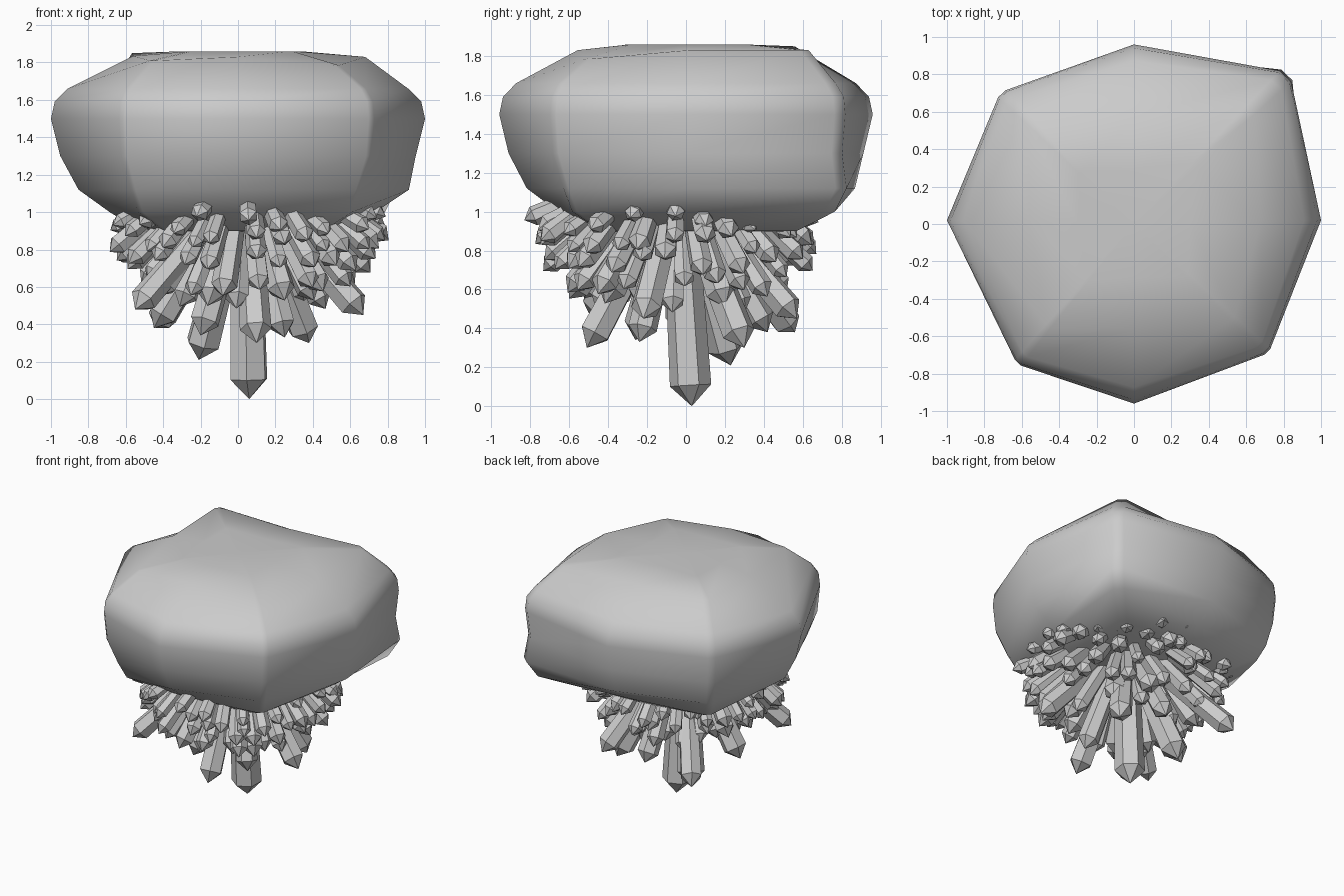
import bpy, bmesh, math, random
from mathutils import Vector

cube = bpy.data.objects.get("Cube")
if cube:
    bpy.data.objects.remove(cube, do_unlink=True)
random.seed(7)


def make_material(name, grey):
    mat = bpy.data.materials.new(name)
    mat.use_nodes = True
    colour = (grey, grey, grey, 1)
    mat.diffuse_color = colour
    mat.node_tree.nodes["Principled BSDF"].inputs["Base Color"].default_value = colour
    return mat


stone = make_material("stone grey", 0.6)


def make_object(name, bm, smooth):
    bmesh.ops.recalc_face_normals(bm, faces=bm.faces)
    for face in bm.faces:
        face.smooth = smooth
    mesh = bpy.data.meshes.new(name)
    bm.to_mesh(mesh)
    bm.free()
    mesh.materials.append(stone)
    obj = bpy.data.objects.new(name, mesh)
    bpy.context.collection.objects.link(obj)
    return obj


def loft(bm, rings, start, end):
    """Bridge rings of points and close both ends with a fan."""
    loops = [[bm.verts.new(p) for p in ring] for ring in rings]
    n = len(loops[0])
    for a, b in zip(loops, loops[1:]):
        for i in range(n):
            j = (i + 1) % n
            bm.faces.new((a[i], a[j], b[j], b[i]))
    for loop, point in ((loops[0], start), (loops[-1], end)):
        tip = bm.verts.new(point)
        for i in range(n):
            bm.faces.new((loop[i], loop[(i + 1) % n], tip))


# Boulder plan: side midpoints alternate with narrow bevelled corners.
# Each point: x, y, bevel width, foot scale, brow scale, brow height
plan = [(0, -0.96, 0, 0.98, 0.58, 1.83), (0.72, -0.69, 0.03, 0.94, 0.74, 1.785),
        (1, 0.02, 0, 1.05, 0.68, 1.83), (0.83, 0.81, 0.06, 1.05, 0.77, 1.83),
        (0, 0.96, 0, 1.04, 0.6, 1.83), (-0.715, 0.705, 0.04, 0.97, 0.78, 1.85),
        (-1, 0.02, 0, 0.98, 0.56, 1.835), (-0.625, -0.75, 0.03, 0.94, 0.74, 1.81)]
outline = []
for i, (x, y, bevel, *shape) in enumerate(plan):
    p = Vector((x, y))
    if bevel:
        for k in (i - 1, (i + 1) % 8):
            outline.append((p.lerp(Vector(plan[k][:2]), bevel), True, shape))
    else:
        outline.append((p, False, shape))

# Each level: height, corner scale, midpoint scale
levels = [(0.9, 0.66, 0.53), (1.0, 0.89, 0.7), (1.12, 0.96, 0.87),
          (1.3, 0.98, 0.95), (1.5, 1, 1), (1.59, 0.99, 0.98),
          (1.66, 0.94, 0.91), (1.82, 0.8, 0.57), (1.86, 0.4, 0.3)]
rings = []
for z, corner, mid in levels:
    ring = []
    for p, is_corner, (foot, brow, height) in outline:
        s, h = (corner if is_corner else mid), z
        if z < 1.2:
            s *= foot
        elif z == 1.82:
            s, h = brow, height
        ring.append((p.x * s, p.y * s, h))
    rings.append(ring)
bm = bmesh.new()
loft(bm, rings, (0, 0, 0.89), (0, 0, 1.855))
make_object("boulder", bm, True)


# Crystals: six-sided shafts with pointed ends, fanning out from an origin
def add_crystal(bm, tip, radius, origin_height):
    tip = Vector(tip)
    origin = Vector((0.04, -0.04, origin_height))
    t = max((0.93 - tip.z) / (origin.z - tip.z), 0.3)
    base = tip.lerp(origin, t)
    axis = (tip - base).normalized()
    u = axis.cross(Vector((0.3, 1, 0.2))).normalized()
    v = axis.cross(u)
    shoulder = tip - axis * radius
    twist = random.uniform(0, math.pi / 3)

    def hexagon(centre, r):
        angles = [twist + k * math.pi / 3 for k in range(6)]
        return [centre + (u * math.cos(a) + v * math.sin(a)) * r for a in angles]

    loft(bm, [hexagon(base, radius * 0.85), hexagon(shoulder, radius)], base, tip)


# Large crystals, placed by tip
large = [(0.06, 0.03, 0, 0.107), (-0.21, 0.23, 0.21, 0.095),
         (0.1, -0.51, 0.3, 0.085), (0.38, 0.3, 0.3, 0.085),
         (-0.44, 0.56, 0.38, 0.08), (0.67, -0.22, 0.45, 0.08),
         (-0.55, -0.5, 0.48, 0.075), (-0.2, -0.26, 0.34, 0.08),
         (0.25, -0.24, 0.33, 0.075), (-0.45, -0.02, 0.38, 0.085),
         (0.32, 0.57, 0.45, 0.075), (0.06, 0.42, 0.38, 0.075)]
bm = bmesh.new()
for x, y, z, r in large:
    add_crystal(bm, (x, y, z), r, 1.17)
make_object("large_crystals", bm, False)

# Smaller crystals in rings: count, tip distance, tip height, radius, origin
tiers = [("inner_crystals", 11, 0.4, 0.52, 0.068, 1.25),
         ("middle_crystals", 18, 0.58, 0.6, 0.063, 1.3),
         ("outer_crystals", 24, 0.69, 0.71, 0.056, 1.35),
         ("upper_crystals", 28, 0.74, 0.83, 0.052, 1.4),
         ("rim_crystals", 20, 0.77, 0.93, 0.05, 1.3)]
for name, count, reach, z, r, origin_height in tiers:
    bm = bmesh.new()
    for i in range(count):
        a = (i + random.uniform(-0.3, 0.3)) * math.tau / count
        d = reach * random.uniform(0.92, 1.04)
        tip = (0.06 + d * math.cos(a), -0.06 + d * math.sin(a),
               z + random.uniform(-0.05, 0.05))
        add_crystal(bm, tip, r * random.uniform(0.85, 1.15), origin_height)
    make_object(name, bm, False)
